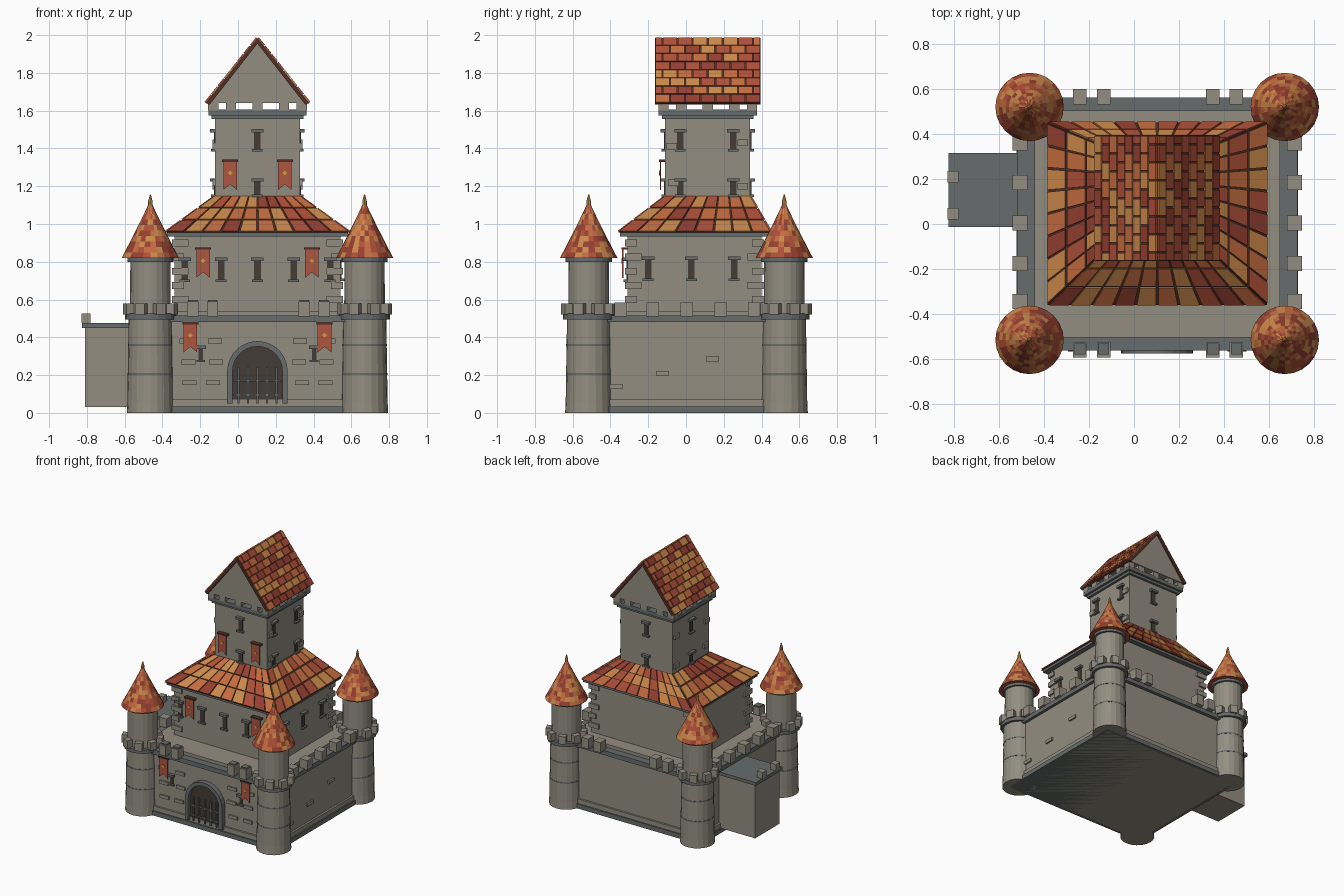
import bpy, bmesh, math, random
from mathutils import Vector

if "Cube" in bpy.data.objects:
    bpy.data.objects.remove(bpy.data.objects["Cube"])
random.seed(4)

def mat(name, r, g, b):
    m = bpy.data.materials.new(name)
    m.diffuse_color = (r, g, b, 1)
    m.use_nodes = True
    m.node_tree.nodes["Principled BSDF"].inputs["Base Color"].default_value = m.diffuse_color
    return m

STONE = mat("stone", .29, .27, .22)
TRIM = mat("trim_stone", .14, .15, .15)
DARK = mat("dark_opening", .06, .045, .035)
BROWN = mat("roof_timber", .08, .03, .02)
CLOTH = mat("banner_red", .42, .09, .05)
GOLD = mat("gold", .65, .33, .06)
TILES = [mat("tile_red", .42, .08, .04), mat("tile_orange", .55, .15, .05),
         mat("tile_amber", .60, .25, .07), mat("tile_deep", .30, .05, .03)]
CX = 0.103

def finish(bm, name, mats):
    bmesh.ops.recalc_face_normals(bm, faces=bm.faces[:])
    me = bpy.data.meshes.new(name)
    bm.to_mesh(me)
    bm.free()
    for m in mats:
        me.materials.append(m)
    ob = bpy.data.objects.new(name, me)
    bpy.context.collection.objects.link(ob)
    return ob

def hull(bm, low, high, mi=0):
    """Closed prism between two matching point loops."""
    a = [bm.verts.new(p) for p in low]
    b = [bm.verts.new(p) for p in high]
    n = len(a)
    fs = [bm.faces.new(a[::-1]), bm.faces.new(b)]
    fs += [bm.faces.new((a[i], a[(i + 1) % n], b[(i + 1) % n], b[i])) for i in range(n)]
    for f in fs:
        f.material_index = mi

def rect(x0, x1, y0, y1, z):
    return [Vector(p) for p in ((x0, y0, z), (x1, y0, z), (x1, y1, z), (x0, y1, z))]

def boxes(name, items, m=STONE):
    bm = bmesh.new()
    for x0, x1, y0, y1, z0, z1 in items:
        hull(bm, rect(x0, x1, y0, y1, z0), rect(x0, x1, y0, y1, z1))
    return finish(bm, name, [m])

def on(side, wall, u, z, w, h, out):
    """Box bounds standing out from a wall, centred at u, z."""
    s = -1 if side in "FL" else 1
    d = sorted((wall - s * .01, wall + s * out))
    a, b = (u - w / 2, u + w / 2), (z - h / 2, z + h / 2)
    return (*a, *d, *b) if side in "FB" else (*d, *a, *b)

def prism_y(name, pts, y0, y1, m):
    bm = bmesh.new()
    hull(bm, [(x, y0, z) for x, z in pts], [(x, y1, z) for x, z in pts])
    return finish(bm, name, [m])

def lathe(name, prof, x, y, n, mats):
    bm = bmesh.new()
    rings = [[bm.verts.new((x + r * math.cos(2 * math.pi * i / n), y + r * math.sin(2 * math.pi * i / n), z))
              for i in range(n)] for r, z in prof]
    bm.faces.new(rings[0][::-1])
    bm.faces.new(rings[-1])
    for a, b in zip(rings, rings[1:]):
        for i in range(n):
            f = bm.faces.new((a[i], a[(i + 1) % n], b[(i + 1) % n], b[i]))
            f.material_index = random.randrange(len(mats))
    return finish(bm, name, mats)

def tiles(name, a, b, c, d, rows, cols, stagger):
    """Thin raised tiles over the quad a-b (eave) to d-c (top)."""
    bm = bmesh.new()
    a, b, c, d = map(Vector, (a, b, c, d))
    n = (b - a).cross(d - a).normalized() * .008
    P = lambda u, v: (a.lerp(b, u)).lerp(d.lerp(c, u), v)
    for r in range(rows):
        off = -.5 if stagger and r % 2 else 0
        for k in range(cols + (1 if off else 0)):
            u0, u1 = max(0, (k + off) / cols) + .006, min(1, (k + off + 1) / cols) - .006
            v0, v1 = (r + .04) / rows, (r + .95) / rows
            q = [P(u0, v0), P(u1, v0), P(u1, v1), P(u0, v1)]
            hull(bm, q, [p + n for p in q], random.randrange(4))
    return finish(bm, name, TILES)

# Curtain wall, plinth, wall-walk ledge and raised court
def slab(hx, hy, z0, z1):
    return (CX - hx, CX + hx, -hy, hy, z0, z1)
boxes("curtain_wall", [slab(.60, .535, 0, .49), slab(.615, .55, .03, .07)])
boxes("plinth_foot", [slab(.625, .56, 0, .035)], TRIM)
boxes("wall_ledge", [slab(.623, .562, .48, .515)], TRIM)
boxes("court", [slab(.545, .505, .5, .54)])

# Merlons along all four walls
mer = []
for x in (-.24, -.135, .35, .455):
    for y in (-.56, .565):
        mer.append((x - .03, x + .03, y - .034, y + .034, .51, .59))
for y in (-.345, -.175, .005, .185, .36):
    for x in (CX - .61, CX + .61):
        mer.append((x - .033, x + .033, y - .033, y + .033, .51, .585))
boxes("wall_merlons", mer)
boxes("front_merlon_caps", [(x - .025, x + .025, -.58, -.53, .585, .597) for x in (-.24, -.135, .35, .455)], TRIM)

# Relief stones on the walls
st = [on("F", -.535, CX + s * u, z, .075, .025, .012) for s in (-1, 1)
      for u, z in ((.225, .38), (.375, .38), (.22, .27), (.365, .27), (.235, .16), (.36, .16))]
st += [on("R", CX + .6, y, z, .07, .025, .012) for y, z in ((.14, .285), (-.125, .21), (-.37, .14))]
boxes("relief_stones", st)

# Corner towers
for x in (CX - .567, CX + .567):
    for y in (-.515, .52):
        lathe("tower_shaft", [(.125, 0), (.122, .06), (.115, .5), (.108, .52), (.106, .82)], x, y, 20, [STONE])
        for r, z, h in ((.121, .2, .01), (.119, .355, .01), (.135, .495, .03), (.122, .8, .022)):
            lathe("tower_ring", [(r, z), (r, z + h)], x, y, 20, [TRIM])
        bm = bmesh.new()
        for k in range(8):
            t = math.pi * (k + .5) / 4
            o, s = Vector((math.cos(t), math.sin(t), 0)), Vector((-math.sin(t), math.cos(t), 0)) * .027
            c = Vector((x, y, 0))
            q = [c + o * .105 - s, c + o * .147 - s, c + o * .147 + s, c + o * .105 + s]
            hull(bm, [p + Vector((0, 0, .52)) for p in q], [p + Vector((0, 0, .58)) for p in q])
        finish(bm, "tower_merlons", [STONE])
        prof = [(.152 * (1 - v / 10) ** 1.05 + .008 * v / 10, .82 + .029 * v) for v in range(11)]
        lathe("tower_cone_roof", prof, x, y, 24, TILES)
        lathe("tower_finial", [(.012, 1.09), (.012, 1.12), (.003, 1.155)], x, y, 8, [GOLD])

# Keep and its hipped roof
KX0, KX1, KY0, KY1 = CX - .44, CX + .44, -.31, .40
boxes("keep", [(KX0, KX1, KY0, KY1, .5, .96)])
q = []
for i in range(5):
    z, e = .6 + i * .075, .05 if i % 2 else .075
    for x, s in ((KX0, 1), (KX1, -1)):
        for y, t in ((KY0, 1), (KY1, -1)):
            xs, ys = sorted((x - s * .013, x + s * e)), sorted((y - t * .013, y + t * (.125 - e)))
            q.append((*xs, *ys, z - .018, z + .018))
boxes("keep_quoins", q)
TX0, TX1, TY0, TY1 = CX - .225, CX + .225, -.11, .34
lo, hi = rect(-.385, .592, -.36, .45, .955), rect(TX0, TX1, TY0, TY1, 1.145)
bm = bmesh.new()
hull(bm, lo, hi)
finish(bm, "hip_roof_base", [BROWN])
boxes("hip_roof_eave", [(-.375, .582, -.35, .44, .935, .957)], TRIM)
for i in range(4):
    j = (i + 1) % 4
    tiles("hip_roof_tiles", lo[i], lo[j], hi[j], hi[i], 3, 10 if i % 2 == 0 else 8, False)

# Upper tower, cornice and merlons
boxes("upper_tower", [(TX0, TX1, TY0, TY1, .95, 1.6)])
boxes("upper_cornice", [(TX0 - .035, TX1 + .035, TY0 - .035, TY1 + .035, 1.575, 1.605),
                        (TX0 - .018, TX1 + .018, TY0 - .018, TY1 + .018, 1.555, 1.576)], TRIM)
CY = (TY0 + TY1) / 2
g = [-.234, -.14, 0, .14, .234]
boxes("upper_merlons", [(CX + u - .027, CX + u + .027, CY + v - .027, CY + v + .027, 1.6, 1.645)
                        for u in g for v in g if max(abs(u), abs(v)) > .2])
boxes("tower_stones", [on(s, w, u, z, .055, .035, .014) for s, w in (("R", TX1), ("L", TX0))
                       for u, z in ((-.075, 1.41), (-.065, 1.22), (.3, 1.43), (.3, 1.2))])

# Gable roof with ridge along y
Y0, Y1, HW, EZ, RZ = -.165, .395, .275, 1.64, 1.985
prism_y("gable_block", [(CX - HW + .015, EZ), (CX + HW - .015, EZ), (CX, RZ - .02)], Y0 + .012, Y1 - .012, STONE)
for s in (-1, 1):
    prism_y("gable_slope", [(CX, RZ), (CX + s * HW, EZ), (CX + s * (HW - .022), EZ - .008), (CX, RZ - .03)], Y0, Y1, BROWN)
    ys = (Y0, Y1) if s > 0 else (Y1, Y0)
    e, r = CX + s * HW, CX
    tiles("gable_tiles", (e, ys[0], EZ), (e, ys[1], EZ), (r, ys[1], RZ), (r, ys[0], RZ), 8, 7, True)

# Slit windows with lintel and sill
panes, frames = [], []
def window(side, wall, u, z, w, h):
    panes.append(on(side, wall, u, z, w, h, .006))
    frames.append(on(side, wall, u, z + h / 2 + .008, w + .03, .018, .025))
    frames.append(on(side, wall, u, z - h / 2 - .005, w + .022, .012, .02))
for u in (-.385, -.192, 0, .192, .385):
    window("F", KY0, CX + u, .755, .036, .1)
for y in (-.2, .028, .255):
    window("R", KX1, y, .76, .036, .1)
for z, h in ((1.44, .09), (1.19, .07)):
    window("F", TY0, CX, z, .034, h)
    window("B", TY1, CX, z, .034, h)
    window("L", TX0, CY, z, .034, h)
    window("R", TX1, -.03, z, .034, h)
    window("R", TX1, .25, z, .034, h)
for u in (-.3, .3):
    window("F", -.535, CX + u, .31, .025, .06)
boxes("window_slits", panes, DARK)
boxes("window_frames", frames, TRIM)

# Swallowtail banners with rod and emblem
for wall, u, top in ((-.535, .355, .475), (KY0, .288, .87), (TY0, .145, 1.335)):
    for s in (-1, 1):
        x, y = CX + s * u, wall - .022
        b = top - .155
        prism_y("banner", [(x - .036, top), (x + .036, top), (x + .036, b), (x, b + .03), (x - .036, b)], y - .006, y, CLOTH)
        boxes("banner_rod", [(x - .042, x + .042, y - .01, wall, top - .006, top + .006)], BROWN)
        prism_y("banner_emblem", [(x - .013, top - .065), (x, top - .052), (x + .013, top - .065), (x, top - .078)], y - .01, y, GOLD)

# Arched gate with portcullis
def arch(r, z0):
    return [(CX + r, z0)] + [(CX + r * math.cos(math.pi * i / 14), .22 + r * math.sin(math.pi * i / 14))
                             for i in range(15)] + [(CX - r, z0)]
prism_y("gate_opening", arch(.135, .07), -.543, -.52, DARK)
bm = bmesh.new()
o, n = arch(.16, .05), arch(.132, .05)
for i in range(len(o) - 1):
    quad = (o[i], o[i + 1], n[i + 1], n[i])
    hull(bm, [(x, -.575, z) for x, z in quad], [(x, -.53, z) for x, z in quad])
bmesh.ops.remove_doubles(bm, verts=bm.verts[:], dist=.0005)
finish(bm, "gate_arch", [TRIM])
boxes("portcullis", [(CX + u - .005, CX + u + .005, -.562, -.55, .05, .24) for u in (-.1, -.05, 0, .05, .1)]
      + [(CX - .13, CX + .13, -.56, -.552, z, z + .01) for z in (.09, .165)], TRIM)

# Side annex
boxes("annex", [(-.81, -.49, 0, .302, .03, .45)])
boxes("annex_cap", [(-.825, -.5, -.013, .315, .45, .475)], TRIM)
boxes("annex_merlons", [(-.828, -.78, y - .025, y + .025, .475, .525) for y in (.045, .21)])
